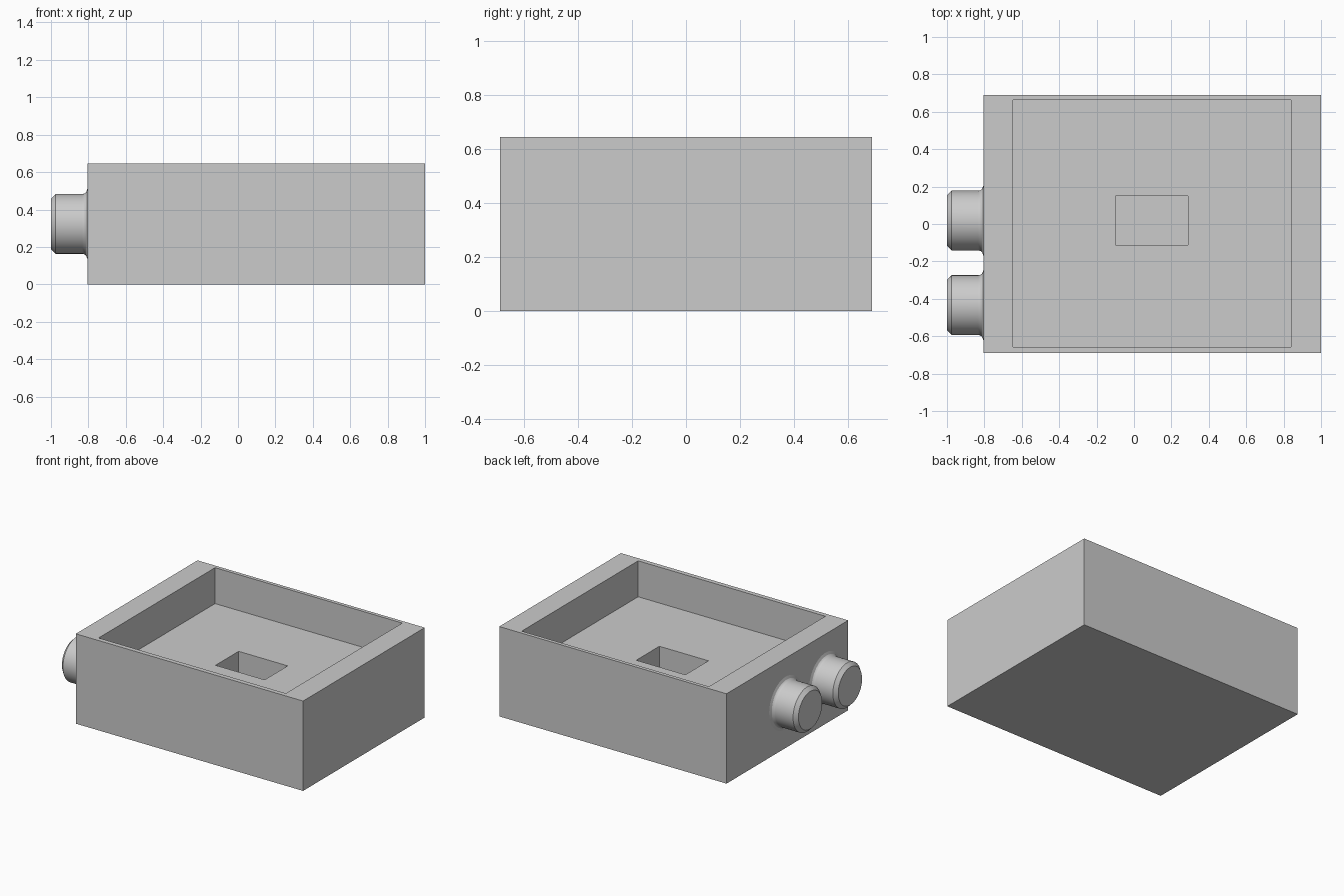
import bpy, bmesh, math

cube = bpy.data.objects.get("Cube")
if cube:
    bpy.data.objects.remove(cube, do_unlink=True)

# One grey material for the whole model
grey = bpy.data.materials.new("plain grey")
grey.use_nodes = True
colour = (0.6, 0.6, 0.6, 1)
grey.diffuse_color = colour
grey.node_tree.nodes["Principled BSDF"].inputs["Base Color"].default_value = colour


def loft(name, rings):
    """Bridge a list of closed rings with quads and cap both ends."""
    bm = bmesh.new()
    loops = [[bm.verts.new(p) for p in ring] for ring in rings]
    for a, b in zip(loops, loops[1:]):
        for i in range(len(a)):
            j = (i + 1) % len(a)
            bm.faces.new((a[i], a[j], b[j], b[i]))
    bm.faces.new(loops[0][::-1])
    bm.faces.new(loops[-1])
    bmesh.ops.recalc_face_normals(bm, faces=bm.faces)
    mesh = bpy.data.meshes.new(name)
    bm.to_mesh(mesh)
    bm.free()
    mesh.materials.append(grey)
    obj = bpy.data.objects.new(name, mesh)
    bpy.context.collection.objects.link(obj)
    return obj


def rectangle(x0, x1, y0, y1, z):
    return [(x0, y0, z), (x1, y0, z), (x1, y1, z), (x0, y1, z)]


# Case: outer walls, wide tray in the top, small pocket in the tray floor
outer = (-0.805, 1.0, -0.69, 0.69)
tray = (-0.647, 0.84, -0.657, 0.664)
pocket = (-0.10, 0.29, -0.112, 0.15)
top, tray_floor, pocket_floor = 0.645, 0.387, 0.19
loft("case", [
    rectangle(*outer, 0),
    rectangle(*outer, top),
    rectangle(*tray, top),
    rectangle(*tray, tray_floor),
    rectangle(*pocket, tray_floor),
    rectangle(*pocket, pocket_floor),
])

# Knob profile (x, radius): filleted foot, straight barrel, chamfered tip
fillet = 0.028
profile = [(-0.805 - fillet * (1 - math.cos(a)) - 0.0, 0.16 + fillet * (1 - math.sin(a)))
           for a in (math.pi / 2 * k / 6 for k in range(7))]
profile = [(-0.805 - fillet * math.sin(a), 0.16 + fillet * (1 - math.sin(math.acos(1 - math.sin(a)))))
           for a in (math.pi / 2 * k / 6 for k in range(7))]
profile += [(-0.975, 0.16), (-1.0, 0.135)]


def knob(name, y, z, sides=64):
    angles = [2 * math.pi * i / sides for i in range(sides)]
    obj = loft(name, [[(x, y + r * math.cos(a), z + r * math.sin(a)) for a in angles]
                      for x, r in profile])
    bpy.ops.object.select_all(action="DESELECT")
    obj.select_set(True)
    bpy.context.view_layer.objects.active = obj
    bpy.ops.object.shade_smooth_by_angle(angle=math.radians(30))


knob("back_knob", 0.018, 0.323)
knob("front_knob", -0.434, 0.323)
